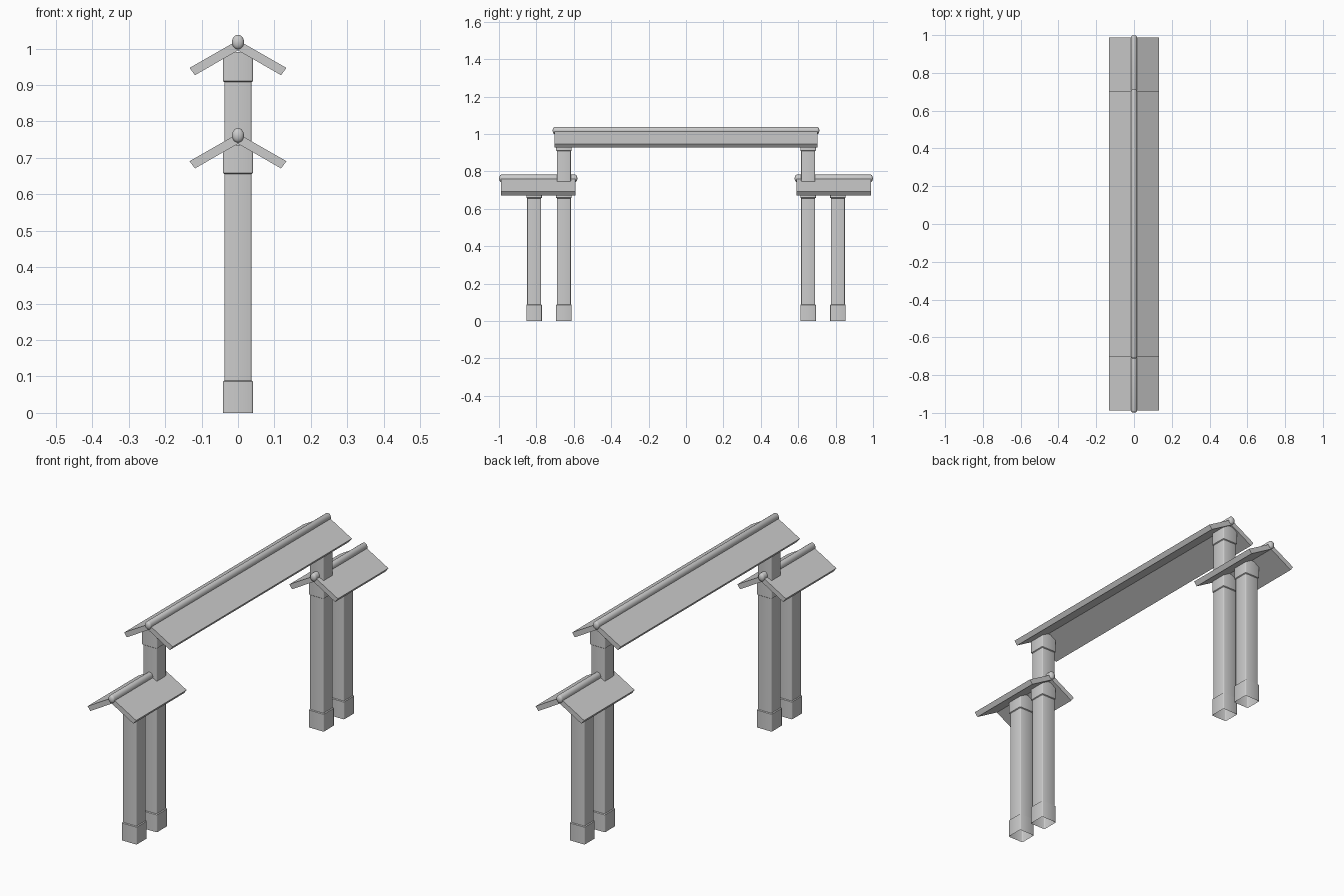
import bpy, bmesh, math

cube = bpy.data.objects.get("Cube")
if cube:
    bpy.data.objects.remove(cube, do_unlink=True)

grey = bpy.data.materials.new("light_grey")
grey.use_nodes = True
grey.diffuse_color = (0.6, 0.6, 0.6, 1)
grey.node_tree.nodes["Principled BSDF"].inputs["Base Color"].default_value = (0.6, 0.6, 0.6, 1)


def loft(name, rings, cap_start=True, cap_end=True, smooth=None):
    """Bridge a list of equal-length point rings into one shell."""
    bm = bmesh.new()
    loops = [[bm.verts.new(p) for p in ring] for ring in rings]
    n = len(loops[0])
    for a, b in zip(loops, loops[1:]):
        for i in range(n):
            j = (i + 1) % n
            bm.faces.new((a[i], a[j], b[j], b[i]))
    if cap_start:
        bm.faces.new(loops[0][::-1])
    if cap_end:
        bm.faces.new(loops[-1])
    bmesh.ops.recalc_face_normals(bm, faces=bm.faces)
    mesh = bpy.data.meshes.new(name)
    bm.to_mesh(mesh)
    bm.free()
    mesh.materials.append(grey)
    obj = bpy.data.objects.new(name, mesh)
    bpy.context.collection.objects.link(obj)
    if smooth:
        bpy.ops.object.select_all(action='DESELECT')
        obj.select_set(True)
        bpy.context.view_layer.objects.active = obj
        bpy.ops.object.shade_smooth_by_angle(angle=math.radians(smooth))
    return obj


def square_ring(half, y, z, bevel=0.005):
    """Square with slightly softened corners."""
    pts = []
    for k in range(4):
        for t in (0, 45, 90):
            a = math.radians(90 * k + t)
            cx = (half - bevel) * (1 if k in (0, 3) else -1)
            cy = (half - bevel) * (1 if k < 2 else -1)
            pts.append((cx + bevel * math.cos(a), y + cy + bevel * math.sin(a), z))
    return pts


SHAFT, COLLAR = 0.0375, 0.0415


def pillar(name, y, collars, top):
    """Hollow-footed post with a base block and collars under the roofs."""
    levels = [(COLLAR, 0), (COLLAR, 0.086), (SHAFT, 0.089)]
    for low, high in collars:
        levels += [(SHAFT, low - 0.003), (COLLAR, low), (COLLAR, high)]
        if high < top:
            levels.append((SHAFT, high + 0.003))
    loft(name, [square_ring(h, y, z) for h, z in levels], cap_start=False, smooth=50)


def roof(name, y, half_length, drop):
    """Two mitred slabs sloping at 30 degrees, with a round ridge roll."""
    profile = [(0, 1.023), (0.133, 0.947), (0.118, 0.927),
               (0, 0.995), (-0.118, 0.927), (-0.133, 0.947)]
    loft(name + "_slabs", [[(x, y + s * half_length, z - drop) for x, z in profile]
                           for s in (-1, 1)])
    # ridge roll with shallow domed ends
    dome = 0.011
    rings = []
    for s in (-1, 1):
        steps = range(5) if s > 0 else range(4, -1, -1)
        for k in steps:
            a = math.radians(k * 21)
            scale = math.cos(a)
            rings.append([(0.0165 * scale * math.cos(t * math.pi / 10),
                           y + s * (half_length + dome * math.sin(a)),
                           1.018 - drop + 0.02 * scale * math.sin(t * math.pi / 10))
                          for t in range(20)])
    loft(name + "_ridge", rings, smooth=60)


DROP = 0.256
roof("main_roof", 0, 0.702, 0)
for side, s in (("front", -1), ("back", 1)):
    roof(side + "_side_roof", s * 0.79, 0.198, DROP)
    pillar(side + "_inner_pillar", s * 0.653, [(0.659, 0.735), (0.911, 0.99)], 0.99)
    pillar(side + "_outer_pillar", s * 0.812, [(0.659, 0.735)], 0.735)
